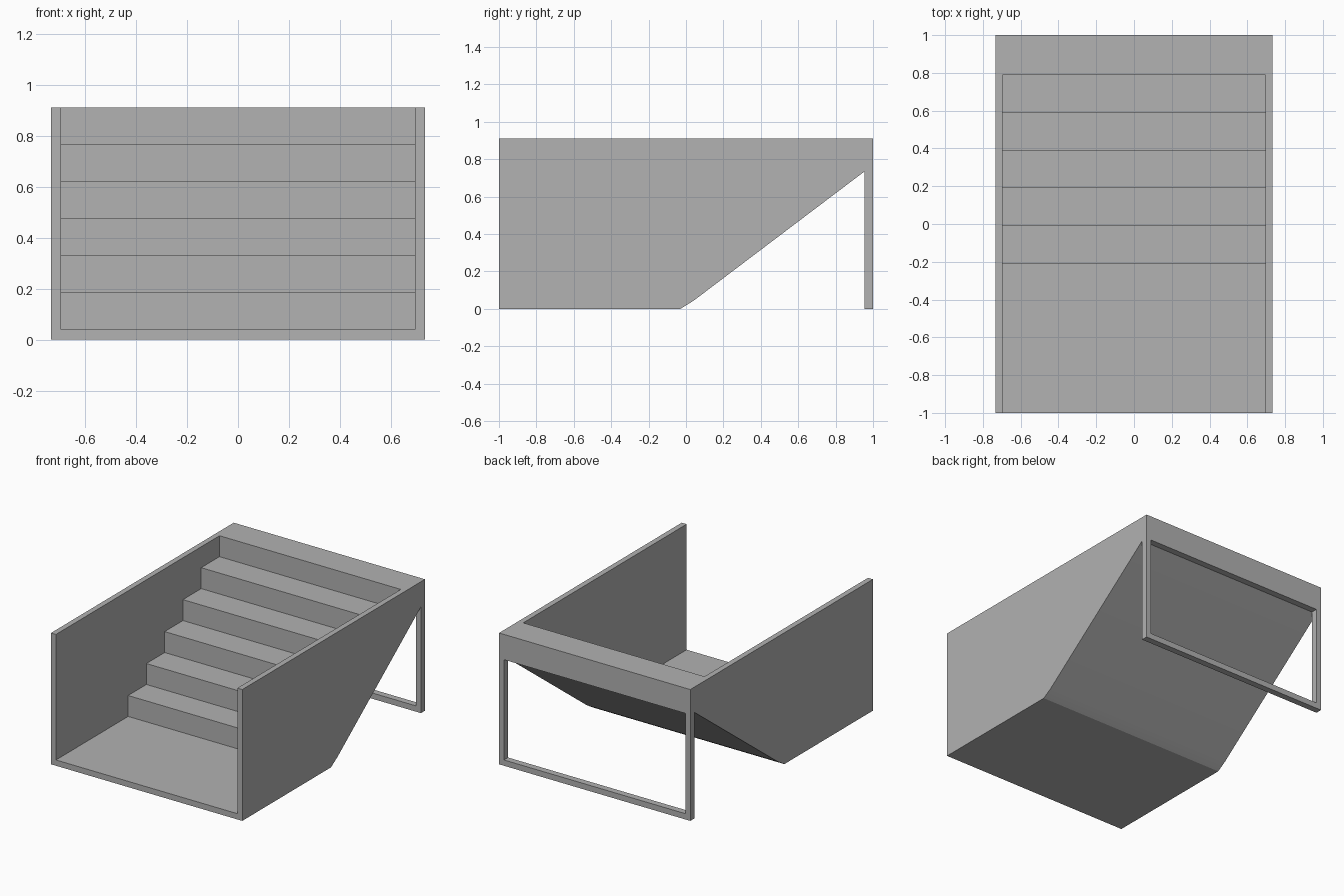
import bpy
import bmesh
import math

cube = bpy.data.objects.get("Cube")
if cube:
    bpy.data.objects.remove(cube, do_unlink=True)

HALF_W, INNER_W = 0.733, 0.695
HEIGHT, FLOOR = 0.91, 0.04
STEPS = 6
RISE = (HEIGHT - FLOOR) / STEPS
RISER_Y, TREAD = -0.21, 0.2
POST_Y = 0.955

grey = bpy.data.materials.new("plain_grey")
grey.use_nodes = True
colour = (0.445, 0.445, 0.445, 1)
grey.diffuse_color = colour
grey.node_tree.nodes["Principled BSDF"].inputs["Base Color"].default_value = colour


def extrude_profile(name, points, half_width):
    """Extrude a (y, z) outline symmetrically along x."""
    bm = bmesh.new()
    face = bm.faces.new([bm.verts.new((-half_width, y, z)) for y, z in points])
    result = bmesh.ops.extrude_face_region(bm, geom=[face])
    moved = [v for v in result["geom"] if isinstance(v, bmesh.types.BMVert)]
    bmesh.ops.translate(bm, vec=(2 * half_width, 0, 0), verts=moved)
    bmesh.ops.recalc_face_normals(bm, faces=bm.faces)
    mesh = bpy.data.meshes.new(name)
    bm.to_mesh(mesh)
    bm.free()
    mesh.materials.append(grey)
    obj = bpy.data.objects.new(name, mesh)
    bpy.context.collection.objects.link(obj)
    return obj


def cut(target, cutter):
    """Carve the cutter out of the target and discard the cutter."""
    mod = target.modifiers.new("cut", 'BOOLEAN')
    mod.operation = 'DIFFERENCE'
    mod.solver = 'EXACT'
    mod.object = cutter
    bpy.context.view_layer.update()
    graph = bpy.context.evaluated_depsgraph_get()
    mesh = bpy.data.meshes.new_from_object(target.evaluated_get(graph))
    target.modifiers.clear()
    target.data = mesh
    bpy.data.objects.remove(cutter, do_unlink=True)


# Whole body: side walls, sloping underside and rear leg frame
staircase = extrude_profile("staircase", [
    (-1, 0), (-0.03, 0), (0.04, 0.043), (POST_Y, 0.735),
    (POST_Y, 0), (1, 0), (1, HEIGHT), (-1, HEIGHT)], HALF_W)

# Stepped well between the side walls, open at the front and top
well = [(-1.2, FLOOR)]
for i in range(STEPS):
    y, z = RISER_Y + i * TREAD, FLOOR + i * RISE
    well += [(y, z), (y, z + RISE if i < STEPS - 1 else HEIGHT + 0.2)]
well.append((-1.2, HEIGHT + 0.2))
cut(staircase, extrude_profile("well_cutter", well, INNER_W))

# Opening in the rear frame
opening = [(POST_Y - 0.005, FLOOR), (1.2, FLOOR), (1.2, 0.735), (POST_Y, 0.735),
           (POST_Y - 0.005, 0.73)]
cut(staircase, extrude_profile("frame_cutter", opening, INNER_W))

# Soften only the shallow bend of the underside
bpy.ops.object.select_all(action='DESELECT')
staircase.select_set(True)
bpy.context.view_layer.objects.active = staircase
bpy.ops.object.shade_smooth_by_angle(angle=math.radians(20))
